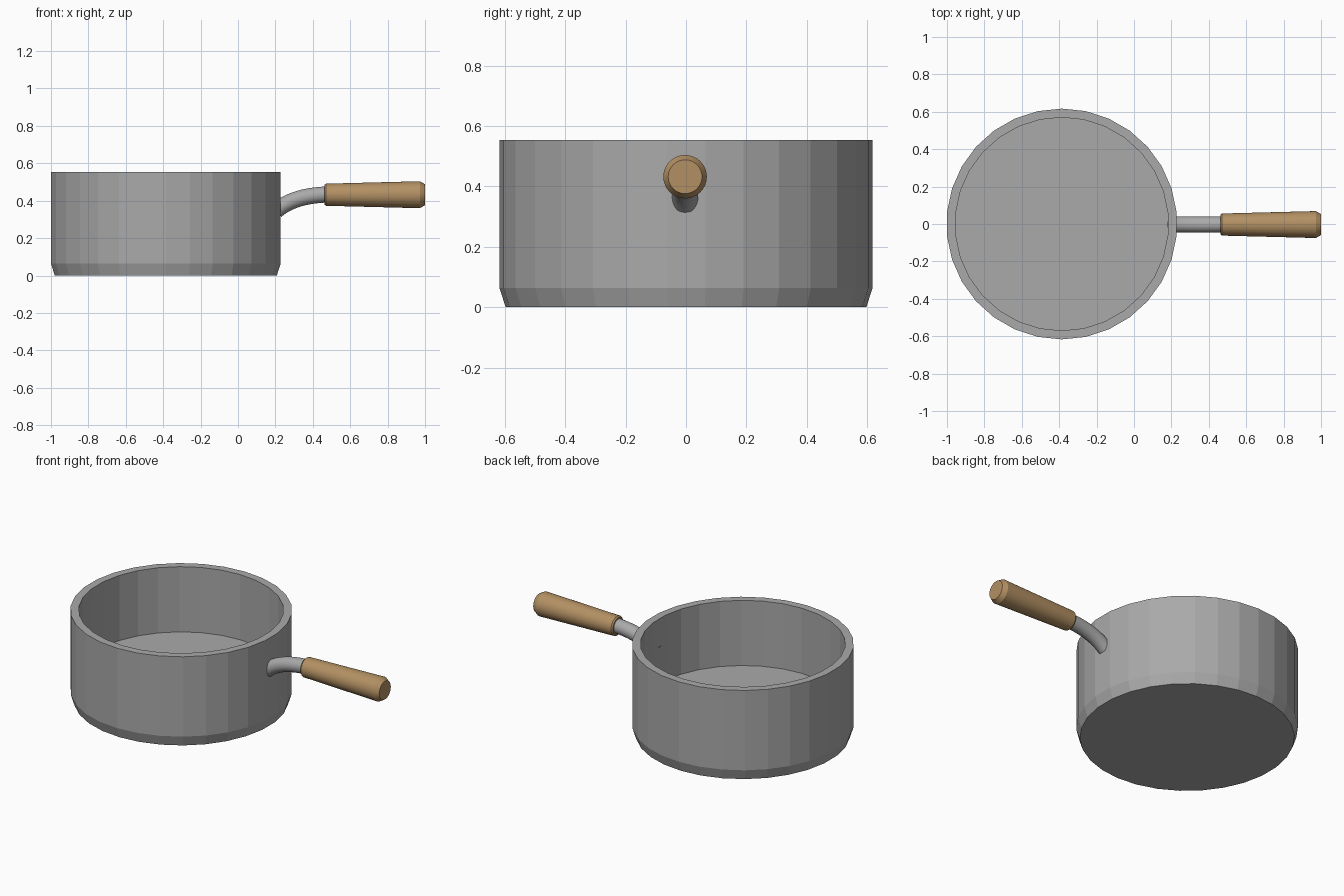
import bpy, math
from mathutils import Vector

if "Cube" in bpy.data.objects:
    bpy.data.objects.remove(bpy.data.objects["Cube"])


def material(name, rgb):
    m = bpy.data.materials.new(name)
    m.diffuse_color = (*rgb, 1)
    m.use_nodes = True
    m.node_tree.nodes["Principled BSDF"].inputs["Base Color"].default_value = m.diffuse_color
    return m


steel = material("grey steel", (0.40, 0.40, 0.40))
wood = material("tan wood", (0.45, 0.28, 0.125))


def skin_rings(name, rings, mat, smooth):
    """Join rings of points with quads and cap both ends."""
    n = len(rings[0])
    verts = [p for ring in rings for p in ring]
    faces = [(k * n + i, k * n + (i + 1) % n, (k + 1) * n + (i + 1) % n, (k + 1) * n + i)
             for k in range(len(rings) - 1) for i in range(n)]
    last = (len(rings) - 1) * n
    faces += [tuple(reversed(range(n))), tuple(range(last, last + n))]
    me = bpy.data.meshes.new(name)
    me.from_pydata(verts, [], faces)
    me.materials.append(mat)
    ob = bpy.data.objects.new(name, me)
    bpy.context.collection.objects.link(ob)
    if smooth:
        bpy.ops.object.select_all(action='DESELECT')
        ob.select_set(True)
        bpy.context.view_layer.objects.active = ob
        bpy.ops.object.shade_smooth_by_angle(angle=math.radians(30))
    return ob


# Pot: 30-sided wall with tapered foot, thick rim and raised inner floor
POT_X, SIDES = -0.386, 30
angles = [math.radians(6 + 12 * i) for i in range(SIDES)]
pot_profile = [(0.597, 0), (0.617, 0.063), (0.617, 0.553), (0.570, 0.553), (0.570, 0.153)]
skin_rings("pot", [[(POT_X + r * math.cos(a), r * math.sin(a), z) for a in angles]
                   for r, z in pot_profile], steel, False)


# Handle parts: rings swept along a path in the xz plane
def sweep(name, path, mat, sides=32, y=-0.003):
    pts = [Vector((x, y, z)) for x, z, r in path]
    side = Vector((0, 1, 0))
    rings = []
    for i, p in enumerate(pts):
        t = (pts[min(i + 1, len(pts) - 1)] - pts[max(i - 1, 0)]).normalized()
        up = t.cross(side)
        rings.append([p + path[i][2] * (side * math.cos(2 * math.pi * j / sides)
                                        + up * math.sin(2 * math.pi * j / sides))
                      for j in range(sides)])
    return skin_rings(name, rings, mat, True)


# Curved steel neck along a cubic curve
ctrl = [Vector(p) for p in ((0.205, 0.348), (0.27, 0.402), (0.36, 0.432), (0.50, 0.434))]
neck = []
for i in range(13):
    t = i / 12
    s = 1 - t
    p = ctrl[0] * s**3 + ctrl[1] * 3 * s * s * t + ctrl[2] * 3 * s * t * t + ctrl[3] * t**3
    neck.append((p.x, p.y, 0.043))
sweep("handle_neck", neck, steel)

# Wooden grip, widening toward a chamfered end
sweep("handle_grip", [(0.462, 0.432, 0.052), (0.470, 0.432, 0.059),
                      (0.972, 0.432, 0.072), (1.0, 0.432, 0.056)], wood)
